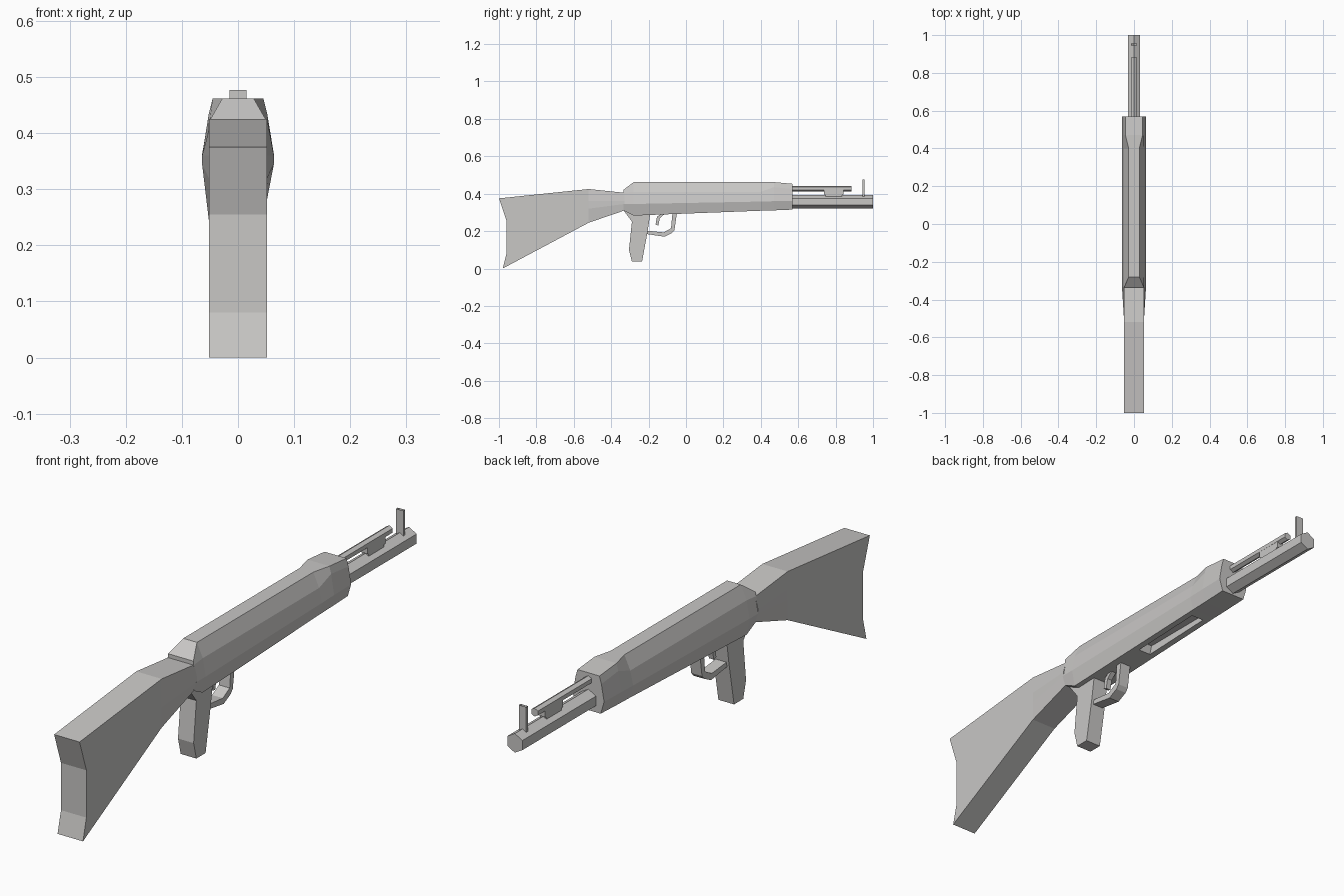
import bpy, bmesh, math

if "Cube" in bpy.data.objects:
    bpy.data.objects.remove(bpy.data.objects["Cube"])

steel = bpy.data.materials.new("warm_grey")
steel.diffuse_color = (0.58, 0.57, 0.56, 1)
steel.use_nodes = True
steel.node_tree.nodes["Principled BSDF"].inputs["Base Color"].default_value = steel.diffuse_color


def finish(name, bm):
    bmesh.ops.recalc_face_normals(bm, faces=bm.faces)
    me = bpy.data.meshes.new(name)
    bm.to_mesh(me)
    bm.free()
    me.materials.append(steel)
    ob = bpy.data.objects.new(name, me)
    bpy.context.collection.objects.link(ob)
    return ob


def loft(name, sections):
    """Each section lists right-side points from top to bottom; mirrored in x."""
    bm = bmesh.new()
    rings = []
    for sec in sections:
        right = [bm.verts.new(p) for p in sec]
        left = [bm.verts.new((-x, y, z)) for x, y, z in sec]
        rings.append(right + left[::-1])
    n = len(rings[0])
    for a, b in zip(rings, rings[1:]):
        for i in range(n):
            j = (i + 1) % n
            bm.faces.new((a[i], a[j], b[j], b[i]))
    for r in (rings[0], rings[-1]):
        for i in range(n // 2 - 1):
            bm.faces.new((r[i], r[i + 1], r[n - 2 - i], r[n - 1 - i]))
    return finish(name, bm)


def prism(name, outline, half):
    """Extrude a (y, z) outline to both sides of x = 0."""
    bm = bmesh.new()
    f = bm.faces.new([bm.verts.new((-half, y, z)) for y, z in outline])
    ext = bmesh.ops.extrude_face_region(bm, geom=[f])
    verts = [v for v in ext["geom"] if isinstance(v, bmesh.types.BMVert)]
    bmesh.ops.translate(bm, verts=verts, vec=(2 * half, 0, 0))
    return finish(name, bm)


def hex_bar(name, r, z, y0, y1):
    """Hexagonal bar along y with upright side faces."""
    def ring(y):
        return [(r * math.sin(a), y, z + r * math.cos(a))
                for a in (math.radians(60 * k) for k in range(6))]
    bm = bmesh.new()
    a, b = ([bm.verts.new(p) for p in ring(y)] for y in (y0, y1))
    for i in range(6):
        j = (i + 1) % 6
        bm.faces.new((a[i], a[j], b[j], b[i]))
    bm.faces.new(a)
    bm.faces.new(b)
    return finish(name, bm)


def section(y, *xz):
    return [(x, y, z) for x, z in xz]


# Shoulder stock with concave butt, flaring into the receiver
loft("stock", [
    [(0.052, -1.0, 0.375), (0.052, -0.96, 0.255), (0.052, -0.96, 0.08), (0.052, -0.98, 0.0)],
    section(-0.52, (0.052, 0.425), (0.052, 0.36), (0.052, 0.32), (0.052, 0.245)),
    section(-0.33, (0.052, 0.405), (0.064, 0.36), (0.064, 0.345), (0.052, 0.31)),
])

# Receiver and forestock
body = loft("receiver", [
    section(-0.335, (0.052, 0.42), (0.053, 0.405), (0.064, 0.345), (0.052, 0.31)),
    section(-0.28, (0.028, 0.462), (0.052, 0.41), (0.064, 0.345), (0.052, 0.283)),
    section(0.40, (0.028, 0.462), (0.052, 0.41), (0.064, 0.358), (0.05, 0.309)),
    section(0.47, (0.045, 0.462), (0.052, 0.435), (0.064, 0.36), (0.05, 0.311)),
    section(0.57, (0.045, 0.453), (0.053, 0.425), (0.064, 0.362), (0.05, 0.315)),
])

# Loading port cut into the underside
cutter = prism("port_cutter", [(0.05, 0.26), (0.38, 0.26), (0.36, 0.328), (0.07, 0.328)], 0.026)
mod = body.modifiers.new("port", "BOOLEAN")
mod.operation = "DIFFERENCE"
mod.solver = "EXACT"
mod.object = cutter
bpy.context.view_layer.objects.active = body
bpy.ops.object.modifier_apply(modifier="port")
bpy.data.objects.remove(cutter)

# Grip, trigger guard and trigger
prism("grip", [(-0.335, 0.312), (-0.289, 0.251), (-0.305, 0.10), (-0.289, 0.037),
               (-0.235, 0.037), (-0.205, 0.20), (-0.19, 0.30)], 0.032)
prism("trigger_guard", [(-0.215, 0.203), (-0.12, 0.193), (-0.08, 0.215), (-0.072, 0.30),
                        (-0.048, 0.30), (-0.062, 0.205), (-0.075, 0.19), (-0.115, 0.17),
                        (-0.215, 0.185)], 0.022)
prism("trigger", [(-0.12, 0.30), (-0.155, 0.277), (-0.163, 0.235), (-0.148, 0.23),
                  (-0.14, 0.268), (-0.105, 0.30)], 0.01)

# Barrel, upper rod and the bracket joining them
hex_bar("barrel", 0.0355, 0.357, 0.55, 1.0)
hex_bar("upper_rod", 0.0155, 0.427, 0.55, 0.885)
prism("rod_bracket", [(0.745, 0.37), (0.745, 0.392), (0.738, 0.396), (0.738, 0.42),
                      (0.842, 0.42), (0.842, 0.396), (0.834, 0.392), (0.834, 0.37)], 0.013)

# Notched front sight blade
loft("front_sight", [
    section(0.945, (0.0, 0.463), (0.015, 0.477), (0.015, 0.375), (0.0, 0.375)),
    section(0.955, (0.0, 0.463), (0.015, 0.477), (0.015, 0.375), (0.0, 0.375)),
])
sight = bpy.data.objects["front_sight"]
bm = bmesh.new()
bm.from_mesh(sight.data)
bmesh.ops.remove_doubles(bm, verts=bm.verts, dist=0.0001)
bmesh.ops.recalc_face_normals(bm, faces=bm.faces)
bm.to_mesh(sight.data)
bm.free()
